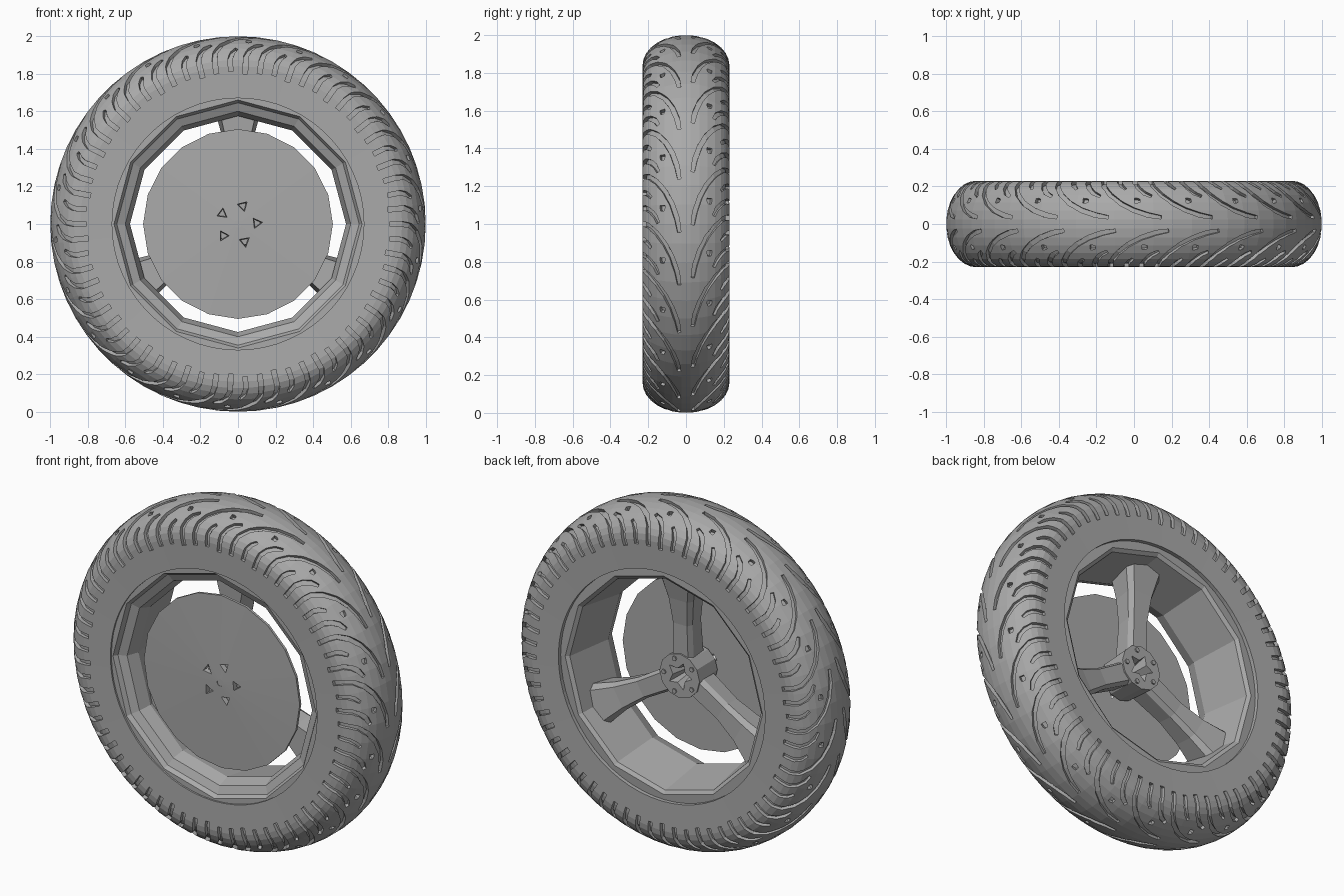
import bpy, bmesh, math
from mathutils import Vector, Matrix

if "Cube" in bpy.data.objects:
    bpy.data.objects.remove(bpy.data.objects["Cube"])

grey = bpy.data.materials.new("mid_grey")
grey.use_nodes = True
grey.diffuse_color = (0.4, 0.4, 0.4, 1)
grey.node_tree.nodes["Principled BSDF"].inputs["Base Color"].default_value = grey.diffuse_color

AXLE = Vector((0, 0, 1))
HALF, SHOULDER, CROWN = 0.23, 0.84, 0.16


def finish(bm, name):
    bmesh.ops.recalc_face_normals(bm, faces=bm.faces)
    me = bpy.data.meshes.new(name)
    bm.to_mesh(me)
    bm.free()
    me.materials.append(grey)
    ob = bpy.data.objects.new(name, me)
    bpy.context.collection.objects.link(ob)
    return ob


def polar(theta, r, y):
    return AXLE + Vector((r * math.cos(theta), y, r * math.sin(theta)))


def bridge(bm, rings, closed):
    """Skin a list of equal closed loops, capping the ends if open."""
    n = len(rings[0])
    loops = [[bm.verts.new(p) for p in ring] for ring in rings]
    for i in range(len(loops) if closed else len(loops) - 1):
        a, b = loops[i], loops[(i + 1) % len(loops)]
        for j in range(n):
            k = (j + 1) % n
            bm.faces.new((a[j], a[k], b[k], b[j]))
    if not closed:
        bm.faces.new(loops[0])
        bm.faces.new(loops[-1])


def lathe(name, profile, segments):
    bm = bmesh.new()
    bridge(bm, [[polar(math.tau * i / segments, r, y) for r, y in profile]
                for i in range(segments)], True)
    return finish(bm, name)


def prism(bm, centre, radius, y0, y1, sides, turn=0.0, top=1.0):
    """Prism along y around a point (x, z); top scales its second end."""
    rings = []
    for y, s in ((y0, 1.0), (y1, top)):
        rings.append([Vector((centre[0] + radius * s * math.cos(turn + math.tau * i / sides), y,
                              centre[1] + radius * s * math.sin(turn + math.tau * i / sides)))
                      for i in range(sides)])
    bridge(bm, rings, False)


def cut(target, cutter, solver="MANIFOLD"):
    cutter.hide_render = True
    cutter.hide_set(True)
    mod = target.modifiers.new("cut", "BOOLEAN")
    mod.operation = "DIFFERENCE"
    mod.solver = solver
    mod.object = cutter
    bpy.context.view_layer.objects.active = target
    bpy.ops.object.modifier_apply(modifier=mod.name)
    bpy.data.objects.remove(cutter)


# Tyre: rounded crown, flat sidewalls
crown = [(SHOULDER + CROWN * math.cos(math.radians(p)), HALF * math.sin(math.radians(p)))
         for p in range(-90, 91, 12)]
crown += [(SHOULDER, HALF), (0.67, 0.225), (0.67, -0.225)]
tyre = lathe("tyre", crown, 60)


# Tread grooves follow the crown; angles past 90 run down the sidewall
def surface(theta, phi, side):
    p = math.radians(min(phi, 90))
    r = SHOULDER + CROWN * math.cos(p) - max(0, phi - 90) * 0.002
    out = Vector((math.cos(theta), 0, math.sin(theta)))
    normal = (out * math.cos(p) / CROWN + Vector((0, side * math.sin(p) / HALF, 0))).normalized()
    return polar(theta, r, side * HALF * math.sin(p)), normal


def groove(bm, path, offset, side, width, depth=0.02):
    pts = [surface(offset + t, p, side) for t, p in path]
    rings = []
    for i, (pos, nor) in enumerate(pts):
        tangent = pts[min(i + 1, len(pts) - 1)][0] - pts[max(i - 1, 0)][0]
        across = nor.cross(tangent).normalized() * width * (0.35 if i == 0 else 0.5)
        up, down = pos + nor * 0.025, pos - nor * depth
        rings.append([up + across, up - across, down - across, down + across])
    bridge(bm, rings, False)


LONG = [(-0.33, 9), (-0.26, 12), (-0.18, 19), (-0.11, 29), (-0.05, 43), (-0.01, 60), (0, 76), (0, 90), (0, 106)]
MID = [(-0.09, 40), (-0.05, 46), (-0.02, 56), (0, 70), (0, 90), (0, 110)]
SHORT = [(-0.04, 54), (-0.015, 63), (0, 75), (0, 90), (0, 104)]
SETS = 22
PITCH = math.tau / SETS
bm = bmesh.new()
for k in range(SETS):
    for side in (-1, 1):
        base = k * PITCH + (0.04 if side > 0 else 0)
        groove(bm, LONG, base, side, 0.026)
        groove(bm, MID, base + PITCH / 3, side, 0.026)
        groove(bm, SHORT, base + PITCH * 2 / 3, side, 0.024)
        # Wear pit between the grooves
        groove(bm, [(0.07, 33), (0.085, 33), (0.1, 33)], base, side, 0.028, 0.025)
cut(tyre, finish(bm, "tread_cutter"))

# Rim: twelve-sided channel, tapering towards the front
lathe("rim", [(0.73, 0.2), (0.64, 0.205), (0.62, 0.19), (0.575, -0.1), (0.6, -0.17),
              (0.645, -0.19), (0.66, -0.215), (0.73, -0.215)], 12)

# Brake disc: slightly domed plate with bolt pockets
disc = lathe("brake_disc", [(0.02, -0.165), (0.505, -0.15), (0.505, -0.135), (0.02, -0.135)], 20)
bm = bmesh.new()
prism(bm, (0, 1), 0.022, -0.163, -0.136, 8)
finish(bm, "axle_cap")
bm = bmesh.new()
for i in range(5):
    a = math.tau * i / 5 + 0.05
    prism(bm, (0.1 * math.cos(a), 1 + 0.1 * math.sin(a)), 0.042, -0.2, -0.1, 3, a * 2.2, 0.35)
cut(disc, finish(bm, "pocket_cutter"))

# Hub: drum with a star-shaped recess and a ring of bolts
bm = bmesh.new()
prism(bm, (0, 1), 0.12, -0.12, 0.06, 12, 0, 1.08)
hub = finish(bm, "hub")
bm = bmesh.new()
star = [(0.085 if i % 2 else 0.045) for i in range(10)]
bridge(bm, [[polar(math.tau * i / 10, r * s, y) for i, r in enumerate(star)]
            for y, s in ((0.08, 1.05), (-0.04, 0.5))], False)
cut(hub, finish(bm, "recess_cutter"))
bm = bmesh.new()
for i in range(5):
    a = math.tau * i / 5
    prism(bm, (0.1 * math.cos(a), 1 + 0.1 * math.sin(a)), 0.014, 0.05, 0.068, 6)
finish(bm, "hub_bolts")

# Three spokes: narrow at the hub, flaring into the rim
STATIONS = [(0.08, 0.065, -0.09, 0.05), (0.3, 0.06, -0.07, 0.055),
            (0.45, 0.08, -0.07, 0.075), (0.61, 0.125, -0.08, 0.11)]
for i, name in enumerate(("upper", "right", "left")):
    turn = Matrix.Rotation(math.radians(-90 - 120 * i), 3, "Y")
    rings = []
    for r, w, front, back in STATIONS:
        section = ((-w * 0.8, front), (w * 0.8, front), (w, back - 0.03), (w * 0.75, back),
                   (-w * 0.75, back), (-w, back - 0.03))
        rings.append([AXLE + turn @ Vector((r, y, z)) for z, y in section])
    bm = bmesh.new()
    bridge(bm, rings, False)
    finish(bm, name + "_spoke")
